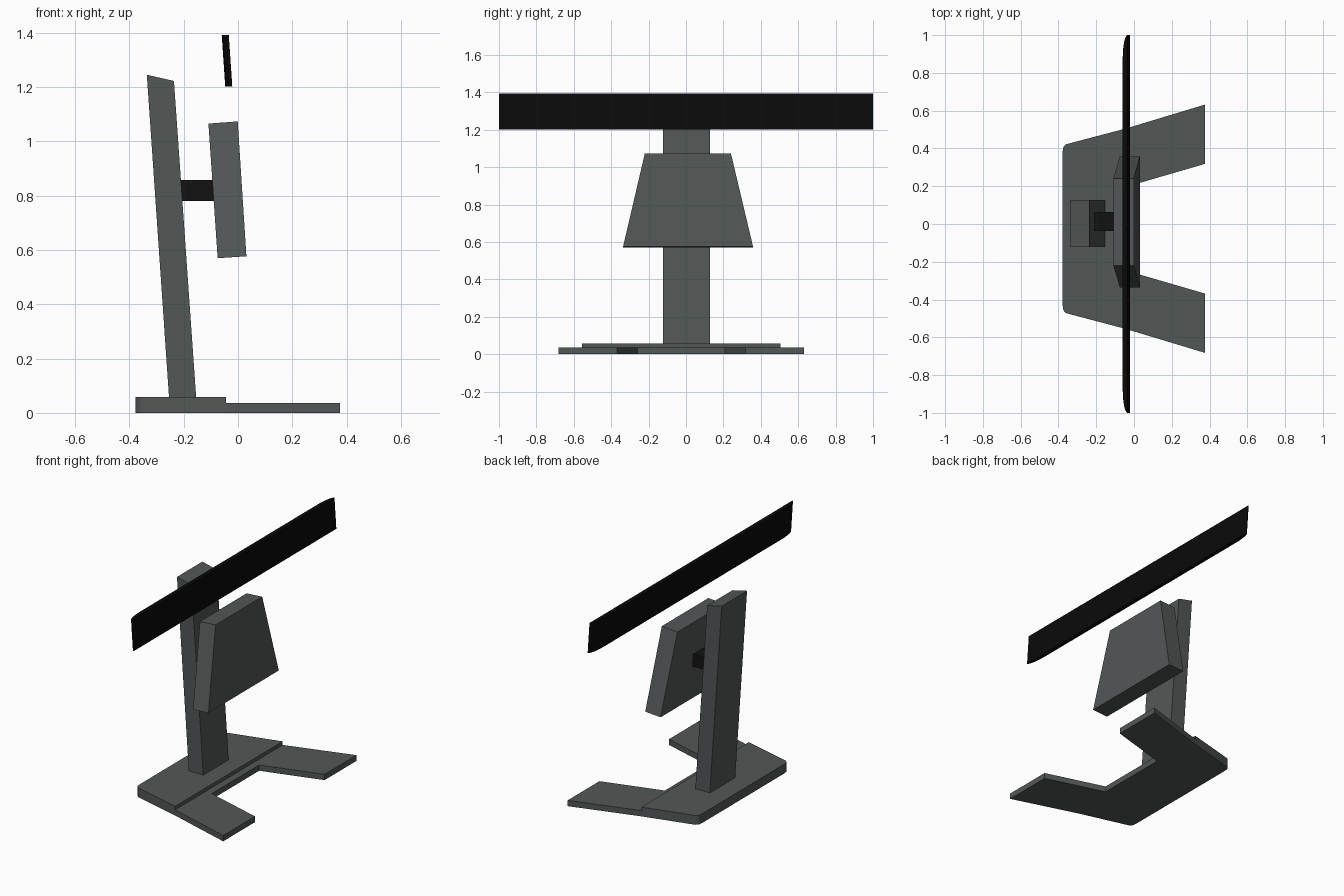
import bpy, bmesh, math

if "Cube" in bpy.data.objects:
    bpy.data.objects.remove(bpy.data.objects["Cube"])


def material(name, rgb):
    m = bpy.data.materials.new(name)
    m.diffuse_color = (*rgb, 1)
    m.use_nodes = True
    m.node_tree.nodes["Principled BSDF"].inputs["Base Color"].default_value = m.diffuse_color
    return m


GREY = material("slate grey", (0.085, 0.095, 0.093))
BLACK = material("soft black", (0.006, 0.006, 0.006))
SCREEN = material("screen black", (0.003, 0.003, 0.003))


def loft(name, first, second, mat):
    """Solid between two matching outlines of 3D points."""
    bm = bmesh.new()
    a = [bm.verts.new(p) for p in first]
    b = [bm.verts.new(p) for p in second]
    bm.faces.new(a)
    bm.faces.new(b)
    for i in range(len(a)):
        j = (i + 1) % len(a)
        bm.faces.new((a[i], a[j], b[j], b[i]))
    bmesh.ops.recalc_face_normals(bm, faces=bm.faces)
    me = bpy.data.meshes.new(name)
    bm.to_mesh(me)
    bm.free()
    me.materials.append(mat)
    ob = bpy.data.objects.new(name, me)
    bpy.context.collection.objects.link(ob)
    return ob


def slab(name, outline, z0, z1, mat):
    return loft(name, [(x, y, z0) for x, y in outline],
                [(x, y, z1) for x, y in outline], mat)


def rect(x0, x1, y0, y1, z0, z1=None):
    """Four points; z0 and z1 are the heights at x0 and x1."""
    z1 = z0 if z1 is None else z1
    return [(x0, y0, z0), (x1, y0, z1), (x1, y1, z1), (x0, y1, z0)]


CY = -0.025   # centre line of the foot


def mirrored(half):
    """Outline from the half on the +y side, offset to the foot centre line."""
    return ([(x, CY + y) for x, y in half]
            + [(x, CY - y) for x, y in reversed(half)])


# Foot: thick rear block with softened corners, thin forked front
slab("foot_block", mirrored([(-0.378, 0.405), (-0.374, 0.432), (-0.36, 0.447),
                             (-0.045, 0.53)]), 0, 0.058, GREY)
slab("foot_fork", mirrored([(-0.045, 0.53), (0.375, 0.657), (0.375, 0.343),
                            (0.0, 0.234)]), 0, 0.036, GREY)

# Leaning post
loft("post", rect(-0.254, -0.154, -0.122, 0.128, 0.055),
     rect(-0.336, -0.236, -0.122, 0.128, 1.246, 1.223), GREY)

# Arm joining post and rear housing
loft("mount_arm", rect(-0.215, -0.085, -0.036, 0.064, 0.78),
     rect(-0.215, -0.085, -0.036, 0.064, 0.858), BLACK)

# Tapered rear housing
loft("rear_housing", rect(-0.075, 0.031, -0.336, 0.358, 0.57, 0.577),
     rect(-0.109, -0.001, -0.22, 0.24, 1.066, 1.074), GREY)

# Screen strip, rounded off towards the ends on its back side
STEPS = 6
T = 0.025
back = []
for i in range(STEPS + 1):
    a = math.pi / 2 * i / STEPS
    back.append((-T * math.sin(a) - 0.001, 1 - 0.13 * (1 - math.cos(a))))
section = ([(0, 1)] + back
           + [(x, -y) for x, y in reversed(back)] + [(0, -1)])
loft("screen", [(x - 0.021, y, 1.202) for x, y in section],
     [(x - 0.034, y, 1.393) for x, y in section], SCREEN)
